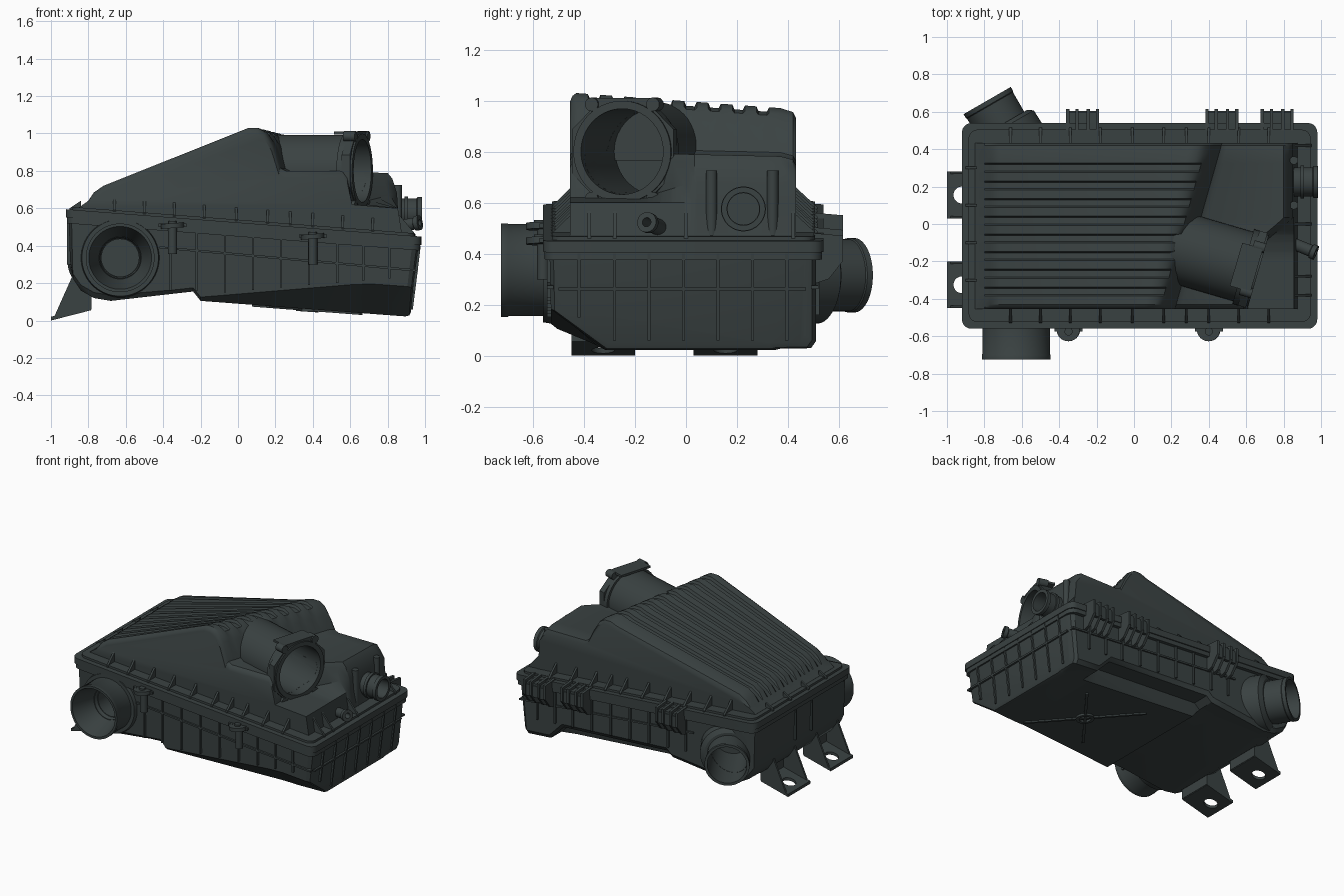
import bpy, bmesh, math
from mathutils import Vector, Matrix

mat = bpy.data.materials.new("dark_plastic")
mat.diffuse_color = (0.042, 0.054, 0.054, 1)


def seam(x):
    """Height of the sloping joint between the lid and the lower box."""
    return 0.55 - 0.077 * (x + 0.92)


def loft(name, rings, wrap=False):
    n, m = len(rings[0]), len(rings)
    faces = []
    for i in range(m if wrap else m - 1):
        a, b = i * n, ((i + 1) % m) * n
        faces += [(a + j, a + (j + 1) % n, b + (j + 1) % n, b + j) for j in range(n)]
    if not wrap:
        faces += [tuple(range(n))[::-1], tuple(range((m - 1) * n, m * n))]
    me = bpy.data.meshes.new(name)
    me.from_pydata([tuple(p) for r in rings for p in r], [], faces)
    bm = bmesh.new()
    bm.from_mesh(me)
    bmesh.ops.recalc_face_normals(bm, faces=bm.faces)
    bm.to_mesh(me)
    bm.free()
    me.materials.append(mat)
    ob = bpy.data.objects.new(name, me)
    bpy.context.collection.objects.link(ob)
    return ob


def box(name, x0, x1, y0, y1, z0, z1):
    return loft(name, [[(x0, y0, z), (x1, y0, z), (x1, y1, z), (x0, y1, z)] for z in (z0, z1)])


def along_y(name, pts, y0, y1):
    return loft(name, [[(x, y, z) for x, z in pts] for y in (y0, y1)])


def frame(p, d):
    return Matrix.Translation(p) @ Vector(d).to_track_quat('Z', 'Y').to_matrix().to_4x4()


def cyl(name, p, d, r, length, n=32):
    m = frame(p, d)
    return loft(name, [[m @ Vector((r * math.cos(2 * math.pi * i / n), r * math.sin(2 * math.pi * i / n), h))
                        for i in range(n)] for h in (0, length)])


def lathe(name, p, d, prof, n=48):
    m = frame(p, d)
    return loft(name, [[m @ Vector((r * math.cos(a), r * math.sin(a), h)) for r, h in prof]
                       for a in [2 * math.pi * (i + 0.5) / n for i in range(n)]], wrap=True)


def pipe(name, p, d, ro, ri, length, lip=0.008, ri0=None):
    return lathe(name, p, d, [(ri0 or ri, 0), (ro, 0), (ro, length - 0.03), (ro + lip, length - 0.025),
                              (ro + lip, length), (ri, length)])


def cut(ob, cutter):
    mod = ob.modifiers.new("cut", 'BOOLEAN')
    mod.object, mod.operation, mod.solver = cutter, 'DIFFERENCE', 'EXACT'
    bpy.context.view_layer.update()
    ob.data = bpy.data.meshes.new_from_object(ob.evaluated_get(bpy.context.evaluated_depsgraph_get()))
    ob.modifiers.clear()
    bpy.data.objects.remove(cutter)


def rim(name, g, lo, hi, r=0.05):
    """Rounded rectangular rim following the seam, shrunk by g."""
    x0, x1, y0, y1 = -0.92 + g, 0.98 - g, -0.56 + g, 0.54 - g
    pts = []
    for cx, cy, a0 in ((x1 - r, y1 - r, 0), (x0 + r, y1 - r, 90), (x0 + r, y0 + r, 180), (x1 - r, y0 + r, 270)):
        for k in range(6):
            a = math.radians(a0 + 18 * k)
            pts.append((cx + r * math.cos(a), cy + r * math.sin(a)))
    return loft(name, [[(x, y, seam(x) + h) for x, y in pts] for h in (lo, hi)])


# lid: profile swept across y, with raised ribs on the long slope
def lid_ring(y, drop=0.0, edge=0.0):
    t = (y + 0.45) / 0.88
    xr, zr = 0.08 + 0.25 * t, 1.033 - 0.065 * t - edge
    s = min(1, max(0, (y + 0.17) / 0.2))
    xe, zp = 0.56 + 0.24 * s, 0.80 - 0.02 * t - edge
    pts = [(-0.87, seam(-0.87)), (-0.85, 0.605), (-0.80, 0.64), (-0.77, 0.685 - drop - edge),
           (-0.72, 0.72 - drop - edge), (xr - 0.08, zr - 0.022 - drop), (xr - 0.03, zr - 0.002 - drop),
           (xr + 0.02, zr - 0.002 - drop), (xr + 0.06, zr - 0.025 - drop * 0.5),
           (xr + 0.10, zr - 0.09), (xr + 0.14, zp + 0.015), (xr + 0.17, zp), (xe, zp), (xe + 0.025, zp - 0.03),
           (xe + 0.05, 0.62 + 0.06 * s), (0.855, 0.60), (0.885, seam(0.885))]
    return [(x, y, z) for x, z in pts]


rings = [lid_ring(-0.455, 0, 0.035), lid_ring(-0.445, 0, 0.012)]
pitch = 0.85 / 9
for i in range(9):
    y = -0.43 + i * pitch
    rings += [lid_ring(y), lid_ring(y + 0.045)]
    if i < 8:
        rings += [lid_ring(y + 0.053, 0.018), lid_ring(y + pitch - 0.008, 0.018)]
rings += [lid_ring(0.42, 0, 0.012), lid_ring(0.432, 0, 0.035)]
lid = loft("lid", rings)

# lower box: x top, x bottom, bottom z, side inset, front chamfer height and depth, rear undercut
specs = [(-0.905, -0.895, 0.30, 0.05, .02, .02, .005), (-0.89, -0.88, 0.22, 0.015, .03, .03, .005),
         (-0.84, -0.84, 0.16, 0, .03, .03, .005), (-0.77, -0.77, 0.12, 0, .03, .03, .005),
         (-0.68, -0.68, 0.105, 0, .03, .03, .005), (-0.33, -0.33, 0.145, 0, .02, .03, .005),
         (-0.24, -0.24, 0.155, 0, .02, .02, .005), (-0.20, -0.20, 0.105, 0, .02, .03, .09),
         (0.62, 0.62, 0.043, 0, .15, .18, .10), (0.72, 0.72, 0.035, 0, .16, .19, .005),
         (0.93, 0.895, 0.022, 0, .16, .22, .005), (0.955, 0.915, 0.027, 0.015, .15, .21, .005),
         (0.965, 0.925, 0.045, 0.045, .14, .19, .005)]
rings = []
for xt, xb, zb, g, ch, cd, up in specs:
    f, b, zt = -0.535 + g, 0.51 - g, seam(xt) - 0.01
    rings.append([(xt, f, zt), (xb + 0.3 * (xt - xb), f + 0.005, zb + ch), (xb, f + cd, zb), (xb, b - 0.16, zb),
                  (xb, b - 0.14, zb + up), (xb, b - 0.02, zb + up + 0.002),
                  (xb + 0.1 * (xt - xb), b, zb + up + 0.03), (xt, b, zt)])
body = loft("lower_box", rings)

# joint rims
rim("lid_rim", 0, 0.0, 0.045)
rim("lid_rim_step", 0.035, 0.04, 0.06)
rim("box_rim", 0.006, -0.03, 0.001)

# outlet tube opening into the lid, with eight-sided mouth plate
od, op = Vector((0.96, -0.28, 0.0)).normalized(), Vector((0.20, -0.115, 0.80))
cut(lid, cyl("cutter", op + od * 0.02, od, 0.168, 0.6))
cut(lid, box("cutter", -0.40, 0.44, -0.40, 0.36, 0.60, 0.765))
pipe("outlet_tube", op, od, 0.193, 0.168, 0.485, 0.006)
lathe("outlet_plate", op + od * 0.43, od, [(0.19, 0), (0.225, 0), (0.225, 0.045), (0.19, 0.045)], 8)
lathe("outlet_lip", op + od * 0.40, od, [(0.19, 0), (0.208, 0), (0.208, 0.04), (0.19, 0.04)])
m = frame(op, od)
for sx in (-1, 1):
    for sy in (-1, 1):
        cyl("plate_screw_boss", m @ Vector((sx * 0.125, sy * 0.185, 0.42)), od, 0.027, 0.065, 16)
loft("outlet_hood", [[m @ Vector((u, v, h)) for u, v in ((-.12, .195), (.12, .195), (.12, .21), (-.12, .21))]
                     for h in (0.36, 0.475)])

# front intake funnel and angled rear intake
cut(body, cyl("cutter", (-0.63, -0.30, 0.335), (0, -1, 0), 0.10, 0.3))
lathe("front_intake_collar", (-0.63, -0.50, 0.335), (0, -1, 0), [(0.11, 0), (0.215, 0), (0.205, 0.06), (0.11, 0.06)])
pipe("front_intake", (-0.63, -0.52, 0.335), (0, -1, 0), 0.181, 0.168, 0.205, 0.003, 0.10)
rd = Vector((-0.5, 0.866, 0))
rp = Vector((-0.785, 0.66, 0.315))
cut(body, cyl("cutter", rp - rd * 0.45, rd, 0.127, 0.5))
lathe("rear_intake_collar", rp - rd * 0.30, rd, [(0.13, 0), (0.195, 0), (0.19, 0.13), (0.16, 0.15), (0.13, 0.15)])
pipe("rear_intake", rp - rd * 0.30, rd, 0.142, 0.128, 0.30, 0.004)

# right side port, small nozzle and posts
cut(lid, cyl("cutter", (0.80, 0.225, 0.575), (1, 0, 0), 0.062, 0.3))
pipe("side_port", (0.81, 0.225, 0.575), (1, 0, 0), 0.078, 0.064, 0.175, 0.008)
lathe("side_port_ring", (0.89, 0.225, 0.575), (1, 0, 0), [(0.07, 0), (0.088, 0), (0.088, 0.02), (0.07, 0.02)])
pipe("small_nozzle", (0.84, -0.10, 0.50), (0.85, -0.35, 0.15), 0.032, 0.018, 0.145, 0.008)
for y in (0.10, 0.34):
    cyl("lid_post", (0.855, y, 0.44), (0, 0, 1), 0.022, 0.285, 16)
    box("post_web", 0.79, 0.855, y - 0.008, y + 0.008, 0.45, 0.70)

# gussets between lid walls and rim
for x in (-0.66, -0.50, -0.34, -0.18, -0.01, 0.16, 0.28, 0.40, 0.56, 0.72):
    z = seam(x) + 0.04
    for wall, out in ((-0.44, -0.53), (0.42, 0.515)):
        loft("lid_gusset", [[(xx, wall, z), (xx, out, z), (xx, out, z + 0.012), (xx, wall, z + 0.10)]
                            for xx in (x - 0.007, x + 0.007)])
for y in (-0.38, -0.28, 0.0, 0.42):
    along_y("end_gusset", [(0.85, 0.43), (0.95, 0.43), (0.95, 0.46), (0.85, 0.58)], y - 0.007, y + 0.007)
for y in (-0.3, -0.1, 0.1, 0.3):
    along_y("left_gusset", [(-0.84, 0.58), (-0.90, 0.58), (-0.90, 0.60), (-0.84, 0.64)], y - 0.007, y + 0.007)


# ribs on the lower box walls
def floor(x):
    return 0.105 - 0.076 * (x + 0.2)


for x in (-0.36, -0.22, -0.07, 0.08, 0.23, 0.38, 0.53, 0.67, 0.81):
    zf = floor(x) + 0.035 + 0.16 * max(0, x + 0.2)
    box("front_rib", x - 0.006, x + 0.006, -0.546, -0.52, max(zf, 0.16 if x < -0.2 else 0), seam(x))
    box("rear_rib", x - 0.006, x + 0.006, 0.49, 0.524, floor(x) + 0.13, seam(x))
for y0, y1 in ((-0.545, -0.52), (0.49, 0.52)):
    along_y("long_rib", [(-0.42, 0.385), (0.95, 0.262), (0.95, 0.274), (-0.42, 0.397)], y0, y1)
for y in (-0.42, -0.28, -0.145, -0.01, 0.125, 0.26, 0.395):
    zl = 0.15 if y < -0.4 else 0.06
    along_y("right_rib", [(0.90, zl), (0.927 + zl * 0.13, zl), (0.977, 0.40), (0.90, 0.40)], y - 0.006, y + 0.006)
along_y("right_long_rib", [(0.90, 0.255), (0.96, 0.255), (0.962, 0.267), (0.90, 0.267)], -0.50, 0.47)
for y in (-0.12, 0.06):
    box("left_rib", -0.913, -0.88, y - 0.006, y + 0.006, 0.30, 0.53)

# cross and ring under the floor
for s in (-1, 1):
    a = Vector((0.29, 0.27 * s)) if s < 0 else Vector((0.21, 0.27))
    n = Vector((-a.y, a.x)).normalized() * 0.009
    pts = [Vector((0.37, -0.05)) + q for q in (a + n, -a + n, -a - n, a - n)]
    loft("floor_cross", [[(p.x, p.y, floor(p.x) + h) for p in pts] for h in (-0.01, 0.02)])
lathe("floor_ring", (0.37, -0.05, 0.047), (0.07, 0, 1), [(0.038, 0), (0.06, 0), (0.06, 0.03), (0.038, 0.03)], 32)

# front screw ears
for x in (-0.35, 0.40):
    z = seam(x)
    cyl("screw_ear", (x, -0.565, z - 0.012), (-0.077, 0, 1), 0.062, 0.026)
    box("ear_neck", x - 0.075, x + 0.075, -0.575, -0.54, z - 0.005, z + 0.012)
    cyl("ear_boss", (x, -0.56, z - 0.15), (0, 0, 1), 0.024, 0.16, 20)
    cyl("screw_head", (x, -0.575, z + 0.01), (0, 0, 1), 0.022, 0.016, 12)

# rear hinge clips
for x in (-0.275, 0.47, 0.765):
    z = seam(x)
    for dx in (-0.08, -0.03, 0.03, 0.08):
        loft("clip_fin", [[(xx, 0.50, z - 0.14), (xx, 0.56, z - 0.12), (xx, 0.615, z - 0.05),
                           (xx, 0.615, z + 0.05), (xx, 0.50, z + 0.06)] for xx in (x + dx - 0.009, x + dx + 0.009)])
    box("clip_bar", x - 0.08, x + 0.08, 0.51, 0.60, z - 0.01, z + 0.035)
    box("clip_hook", x - 0.08, x + 0.08, 0.585, 0.605, z - 0.06, z + 0.02)

# mounting feet at the left end
for y0, y1 in ((-0.45, -0.20), (0.03, 0.28)):
    plate = along_y("foot_plate", [(-1, 0), (-0.785, 0.055), (-0.785, 0.075), (-1, 0.02)], y0, y1)
    cut(plate, cyl("cutter", (-0.92, (y0 + y1) / 2, -0.1), (0, 0, 1), 0.045, 0.3))
    for y in (y0, y1 - 0.014):
        along_y("foot_web", [(-0.985, 0.015), (-0.785, 0.065), (-0.78, 0.18), (-0.88, 0.25)], y, y + 0.014)
    box("foot_back", -0.80, -0.782, y0, y1, 0.06, 0.18)

# smooth shading with sharp edges kept
for ob in bpy.context.scene.objects:
    ob.select_set(True)
    bpy.context.view_layer.objects.active = ob
bpy.ops.object.shade_smooth_by_angle(angle=math.radians(32))
